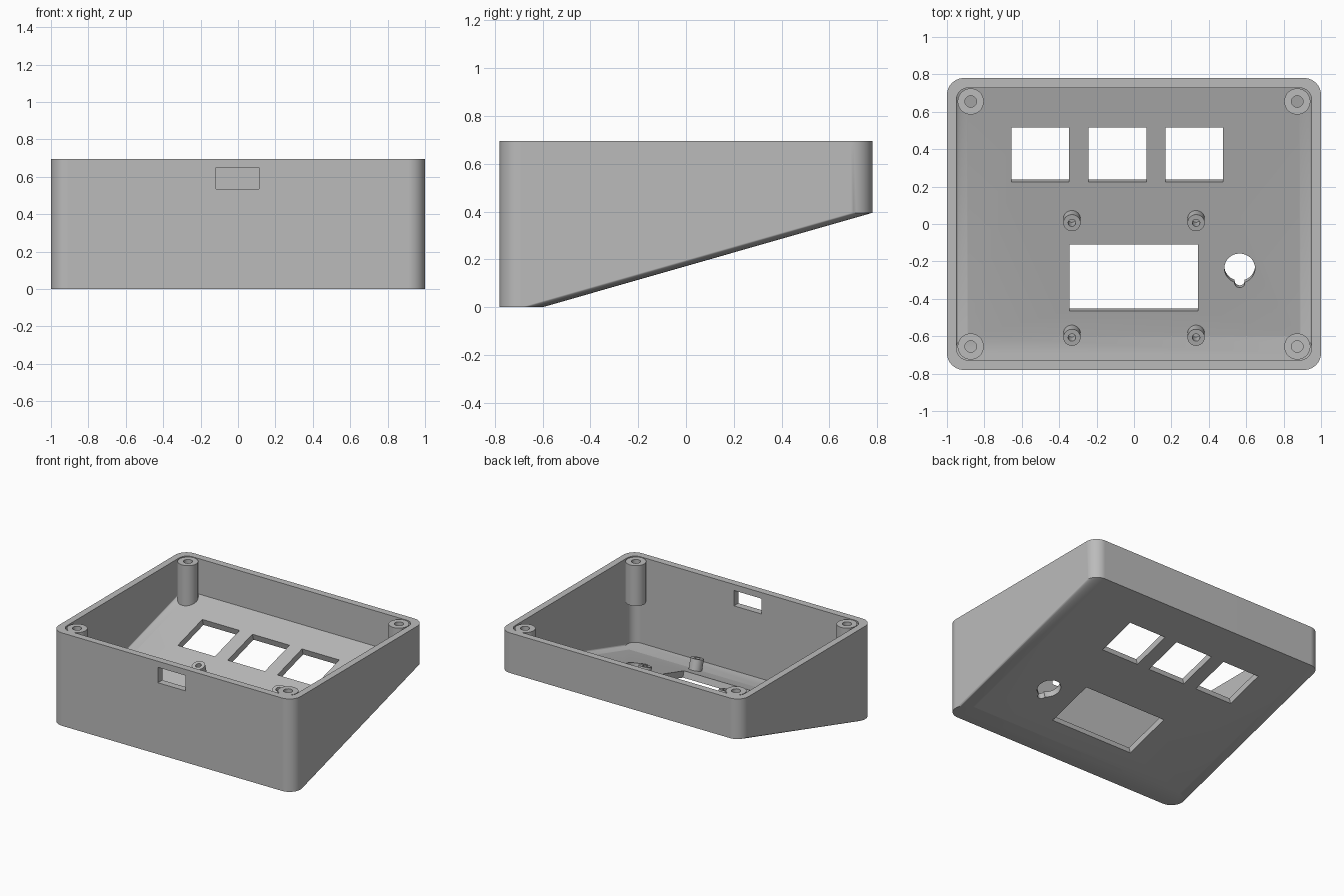
import bpy, bmesh, math
from mathutils import Matrix, Vector

default = bpy.data.objects.get("Cube")
if default:
    bpy.data.objects.remove(default, do_unlink=True)

TOP = 0.695
SLOPE = 0.395 / 1.38
TILT = math.atan(SLOPE)
FLOOR = 0.05

grey = bpy.data.materials.new("plain_grey")
grey.use_nodes = True
colour = (0.5, 0.5, 0.5, 1)
grey.diffuse_color = colour
grey.node_tree.nodes["Principled BSDF"].inputs["Base Color"].default_value = colour


def make_object(name, bm):
    bmesh.ops.recalc_face_normals(bm, faces=bm.faces)
    mesh = bpy.data.meshes.new(name)
    bm.to_mesh(mesh)
    bm.free()
    mesh.materials.append(grey)
    obj = bpy.data.objects.new(name, mesh)
    bpy.context.collection.objects.link(obj)
    return obj


def wedge(name, half_x, half_y, radius, front_z, back_z, top_z):
    """Hull of four corner cylinders, the rear pair starting higher."""
    bm = bmesh.new()
    for sx in (-1, 1):
        for sy, low in ((-1, front_z), (1, back_z)):
            for z in (low, top_z):
                centre = Vector((sx * (half_x - radius), sy * (half_y - radius), z))
                bmesh.ops.create_circle(bm, segments=48, radius=radius,
                                        matrix=Matrix.Translation(centre))
    hull = bmesh.ops.convex_hull(bm, input=bm.verts[:])
    unused = set(hull["geom_interior"] + hull["geom_unused"])
    bmesh.ops.delete(bm, geom=[v for v in unused if isinstance(v, bmesh.types.BMVert)],
                     context="VERTS")
    bmesh.ops.dissolve_limit(bm, angle_limit=0.005, verts=bm.verts[:], edges=bm.edges[:])
    return make_object(name, bm)


def box(name, size, matrix):
    bm = bmesh.new()
    bmesh.ops.create_cube(bm, size=1, matrix=matrix @ Matrix.Diagonal((*size, 1)))
    return make_object(name, bm)


def rod(name, radius, depth, matrix):
    bm = bmesh.new()
    bmesh.ops.create_cone(bm, cap_ends=True, segments=48, radius1=radius,
                          radius2=radius, depth=depth, matrix=matrix)
    return make_object(name, bm)


def tube(name, outer, inner, low, high, matrix):
    """Hollow cylinder, spun from its rectangular section."""
    bm = bmesh.new()
    section = [(outer, low), (outer, high), (inner, high), (inner, low)]
    verts = [bm.verts.new((r, 0, z)) for r, z in section]
    edges = [bm.edges.new((verts[i], verts[i - 1])) for i in range(4)]
    bmesh.ops.spin(bm, geom=verts + edges, cent=(0, 0, 0), axis=(0, 0, 1),
                   angle=math.tau, steps=40)
    bmesh.ops.remove_doubles(bm, verts=bm.verts[:], dist=0.0001)
    bm.transform(matrix)
    return make_object(name, bm)


def on_floor(x, y):
    """Frame lying on the sloped inner floor."""
    z = FLOOR + SLOPE * (y + 0.6)
    return Matrix.Translation((x, y, z)) @ Matrix.Rotation(TILT, 4, "X")


def cut(target, cutters):
    for cutter in cutters:
        mod = target.modifiers.new("cut", "BOOLEAN")
        mod.operation = "DIFFERENCE"
        mod.solver = "EXACT"
        mod.object = cutter
        cutter.hide_render = True
    bpy.context.view_layer.update()
    graph = bpy.context.evaluated_depsgraph_get()
    result = bpy.data.meshes.new_from_object(target.evaluated_get(graph))
    target.modifiers.clear()
    target.data = result
    for cutter in cutters:
        bpy.data.objects.remove(cutter, do_unlink=True)


def smooth(obj):
    bpy.ops.object.select_all(action="DESELECT")
    obj.select_set(True)
    bpy.context.view_layer.objects.active = obj
    bpy.ops.object.shade_smooth_by_angle(angle=math.radians(30))
    weighted = obj.modifiers.new("even_shading", "WEIGHTED_NORMAL")
    weighted.keep_sharp = True


# Open enclosure with a sloped panel
shell = wedge("enclosure_shell", 1, 0.78, 0.09, 0, 0.395, TOP)
cavity = wedge("cavity_cutter", 0.95, 0.728, 0.065, FLOOR,
               FLOOR + SLOPE * (0.728 + 0.6), TOP + 0.2)
cutters = [cavity]

# Row of button windows and the large display window
windows = [(x, 0.37, 0.308, 0.291) for x in (-0.502, -0.088, 0.323)]
windows.append((-0.002, -0.287, 0.687, 0.355))
for x, y, width, height in windows:
    cutters.append(box("window_cutter", (width, height / math.cos(TILT), 0.2),
                       on_floor(x, y)))

# Round panel hole with its key notch
cutters.append(rod("dial_cutter", 0.082, 0.2, on_floor(0.565, -0.237)))
cutters.append(rod("notch_cutter", 0.027, 0.2, on_floor(0.565, -0.315)))

# Cable opening in the front wall
cutters.append(box("cable_cutter", (0.229, 0.2, 0.115),
                   Matrix.Translation((-0.002, -0.755, 0.592))))
cut(shell, cutters)
smooth(shell)

# Corner screw posts and tilted board standoffs
for side, sx in (("right", -1), ("left", 1)):
    for end, post_y, stand_y in (("front", -0.655, -0.585), ("back", 0.655, 0.028)):
        post = tube(f"screw_post_{end}_{side}", 0.07, 0.031, 0.39, TOP - 0.003,
                    Matrix.Translation((sx * 0.873, post_y, 0)))
        smooth(post)
        standoff = tube(f"standoff_{end}_{side}", 0.046, 0.02, -0.02, 0.08,
                        on_floor(sx * 0.332, stand_y))
        smooth(standoff)
